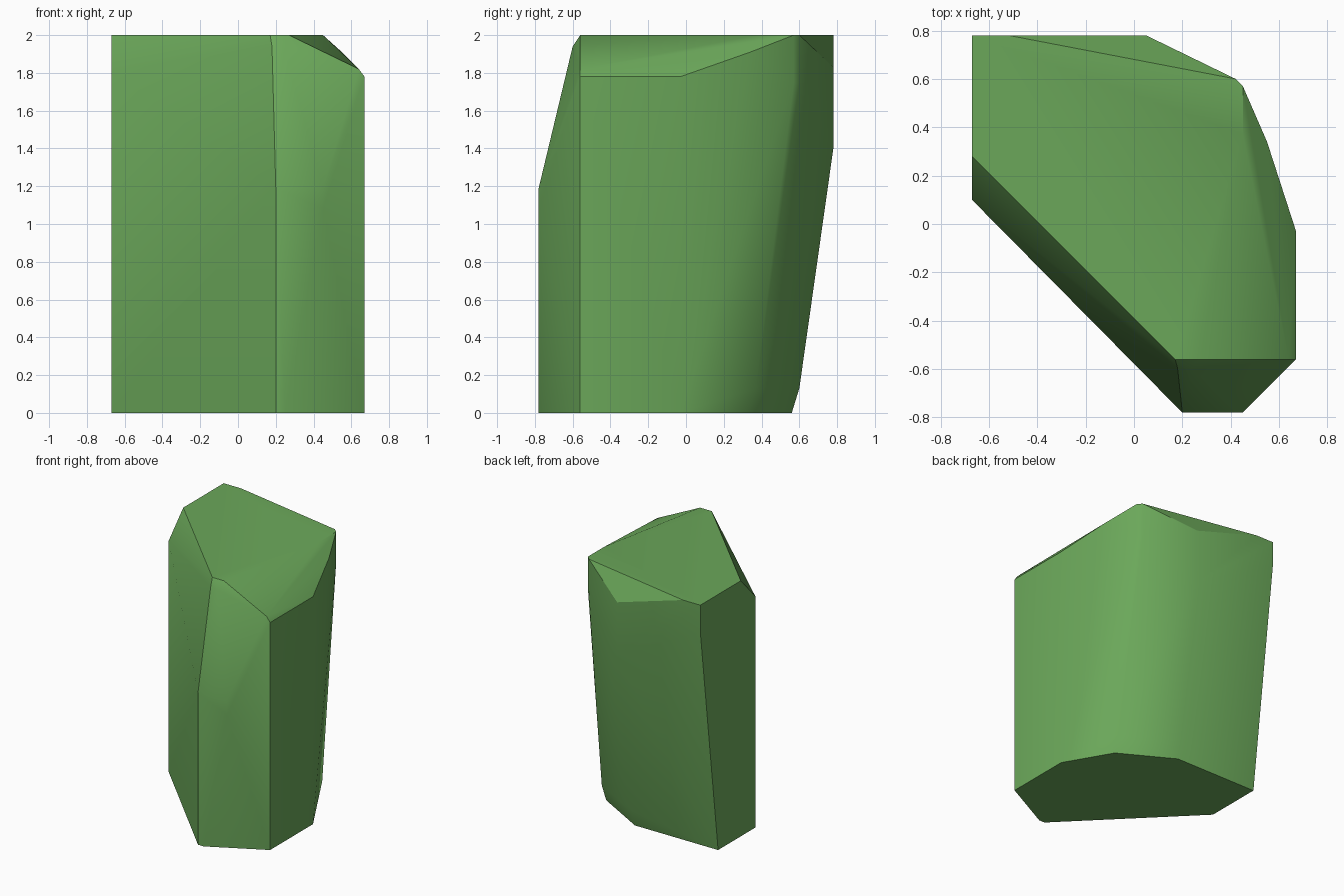
import bpy
import bmesh
from math import radians

# Remove the default object
default = bpy.data.objects.get("Cube")
if default:
    bpy.data.objects.remove(default, do_unlink=True)


def flat_material(name, colour):
    mat = bpy.data.materials.new(name)
    mat.use_nodes = True
    mat.diffuse_color = colour
    mat.node_tree.nodes["Principled BSDF"].inputs["Base Color"].default_value = colour
    return mat


def level(z, *corners):
    """Corners that share one height."""
    return [(x, y, z) for x, y in corners]


def upright(x, y, *heights):
    """Corners stacked along one vertical edge."""
    return [(x, y, z) for z in heights]


# Vertical edges of the stone, clockwise from the front left
left_front = upright(-.67, .10, 0, 1.81)
front_left = upright(.20, -.78, 0, 1.19)
front_right = upright(.45, -.78, 1.08, 1.19)
right_front = upright(.67, -.56, 0, 1.78)
right_back = upright(.67, -.03, 0, 1.78)
back_peak = upright(.42, .60, 1.75, 2) + upright(.45, .57, 1.75, 2)
back_middle = upright(.05, .78, 1.4, 1.83)
left_back = upright(-.67, .78, 1.79, 2)

# Remaining corners of the footprint and the leaning back
footprint = level(0, (.25, -.78), (.46, .33), (.05, .56), (-.67, .56))
back_foot = level(.13, (.05, .60), (.47, .37))

# Flat cap and the bevelled rim around it
cap = level(2, (-.67, .28), (.17, -.56), (.27, -.56), (.45, .37), (-.52, .78))
rim = level(1.94, (.18, -.595), (.24, -.6)) + level(1.82, (.64, -.56)) + level(1.91, (.55, .34))

corners = (left_front + front_left + front_right + right_front + right_back
           + back_peak + back_middle + left_back + footprint + back_foot + cap + rim)

# Wrap the corners in a convex shell and merge coplanar facets
bm = bmesh.new()
for corner in corners:
    bm.verts.new(corner)
hull = bmesh.ops.convex_hull(bm, input=bm.verts)
loose = {v for v in hull["geom_interior"] + hull["geom_unused"]
         if isinstance(v, bmesh.types.BMVert) and not v.link_faces}
bmesh.ops.delete(bm, geom=list(loose), context="VERTS")
bmesh.ops.dissolve_limit(bm, angle_limit=radians(1), verts=bm.verts, edges=bm.edges)
bmesh.ops.recalc_face_normals(bm, faces=bm.faces)

mesh = bpy.data.meshes.new("rock")
bm.to_mesh(mesh)
bm.free()
mesh.materials.append(flat_material("moss green", (.147, .39, .102, 1)))
rock = bpy.data.objects.new("rock", mesh)
bpy.context.collection.objects.link(rock)

# Soft shading with crisp main edges
bpy.ops.object.select_all(action="DESELECT")
rock.select_set(True)
bpy.context.view_layer.objects.active = rock
bpy.ops.object.shade_smooth_by_angle(angle=radians(30))
